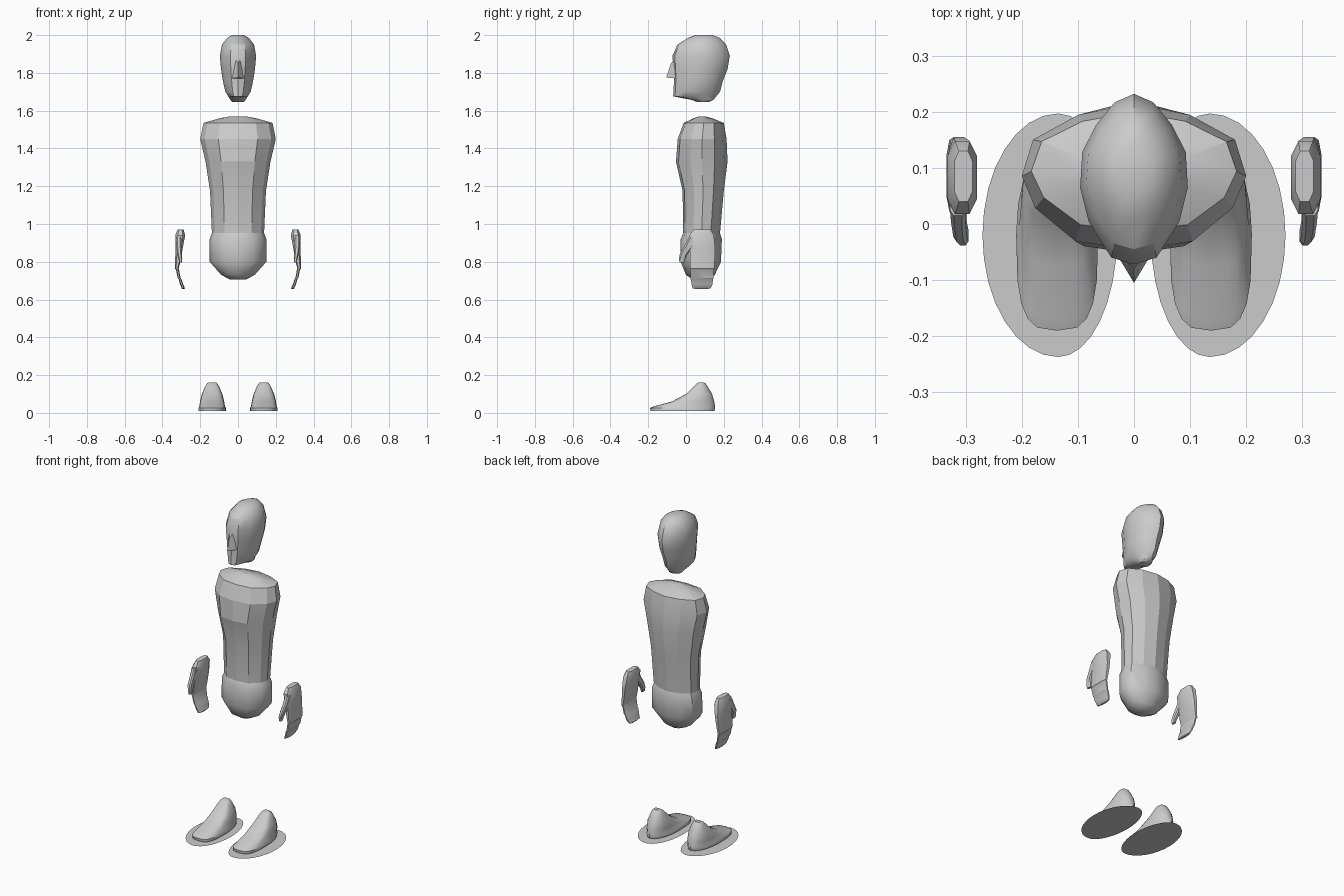
import bpy, bmesh, math

if "Cube" in bpy.data.objects:
    bpy.data.objects.remove(bpy.data.objects["Cube"])

grey = bpy.data.materials.new("light_grey")
grey.diffuse_color = (0.6, 0.6, 0.6, 1)
grey.use_nodes = True
grey.node_tree.nodes["Principled BSDF"].inputs["Base Color"].default_value = grey.diffuse_color


def finish(name, bm, angle):
    bmesh.ops.recalc_face_normals(bm, faces=bm.faces)
    me = bpy.data.meshes.new(name)
    bm.to_mesh(me)
    bm.free()
    me.materials.append(grey)
    ob = bpy.data.objects.new(name, me)
    bpy.context.collection.objects.link(ob)
    bpy.ops.object.select_all(action='DESELECT')
    ob.select_set(True)
    bpy.context.view_layer.objects.active = ob
    bpy.ops.object.shade_smooth_by_angle(angle=math.radians(angle))
    return ob


def loft(name, section, rings, angle, side=1):
    """Skin a section (u across -1..1, t from front 0 to back 1) through rings
    of (z, front y, back y, x low, x high)."""
    bm = bmesh.new()
    loops = []
    for z, y0, y1, x0, x1 in rings:
        c, h = (x0 + x1) / 2, (x1 - x0) / 2
        loops.append([bm.verts.new((side * (c + u * h), y0 + t * (y1 - y0), z))
                      for u, t in section])
    n = len(section)
    for a, b in zip(loops, loops[1:]):
        for i in range(n):
            j = (i + 1) % n
            bm.faces.new((a[i], a[j], b[j], b[i]))
    bm.faces.new(loops[0])
    bm.faces.new(loops[-1])
    return finish(name, bm, angle)


def mirrored(half):
    """Close a half section whose ends lie on the centre line."""
    return half + [(-u, t) for u, t in reversed(half[1:-1])]


def centred(rings):
    return [(z, a, b, -w, w) for z, a, b, w in rings]


# Head: narrow face, sharp temple edge, rounded back
skull = mirrored([(0, 0), (.42, .04), (.84, .25), (1, .45), (.96, .66),
                  (.7, .82), (.36, .95), (0, 1)])
loft("head", skull, centred([
    (1.645, .06, .12, .03), (1.657, .03, .145, .04), (1.676, -.068, .16, .052),
    (1.70, -.066, .18, .067), (1.757, -.064, .195, .08), (1.82, -.066, .22, .09),
    (1.89, -.072, .232, .096), (1.95, -.045, .212, .085),
    (1.985, .01, .18, .058), (2.0, .05, .14, .032)]), 32)

# Nose wedge
bm = bmesh.new()
tl, tr, top, bl, br, tip = [bm.verts.new(p) for p in (
    (-.014, -.06, 1.875), (.014, -.06, 1.875), (0, -.08, 1.85),
    (-.036, -.045, 1.77), (.036, -.045, 1.77), (0, -.105, 1.775))]
for f in ((tl, top, tip, bl), (tr, br, tip, top), (tl, tr, top), (bl, tip, br),
          (tl, bl, br, tr)):
    bm.faces.new(f)
finish("nose", bm, 20)

# Torso and pelvis
body = mirrored([(0, 0), (.52, .05), (.88, .28), (1, .5), (.9, .75), (.5, .92), (0, 1)])
loft("torso", body, centred([
    (.95, -.015, .18, .138), (1.175, -.018, .2, .148), (1.33, -.053, .22, .172),
    (1.45, -.044, .215, .2), (1.535, -.012, .2, .183), (1.56, .04, .14, .095),
    (1.57, .07, .1, .04)]), 14)
loft("pelvis", body, centred([
    (.952, -.015, .18, .138), (.92, -.028, .19, .15), (.80, -.028, .185, .15),
    (.73, 0, .152, .088), (.705, .04, .115, .04)]), 40)

# Rounded-box sections for hands and feet
box = [(-.5, 0), (.5, 0), (1, .2), (1, .8), (.5, 1), (-.5, 1), (-1, .8), (-1, .2)]


def rounded(n, power):
    out = []
    for i in range(n):
        a = 2 * math.pi * i / n
        c, s = math.cos(a), math.sin(a)
        p = power if s < 0 else 1      # blunt toe, round heel
        out.append((math.copysign(abs(c) ** p, c),
                    .5 + .5 * math.copysign(abs(s) ** p, s)))
    return out


for side, tag in ((1, "left"), (-1, "right")):
    # Hand with stepped, curled fingers
    loft(tag + "_hand", box, [
        (.97, .04, .13, .288, .32), (.94, .018, .148, .28, .332),
        (.87, .02, .155, .293, .331), (.80, .02, .152, .305, .333),
        (.765, .022, .15, .314, .334), (.758, .022, .148, .312, .328),
        (.715, .025, .145, .304, .32), (.708, .025, .143, .299, .314),
        (.68, .03, .14, .29, .307), (.66, .035, .13, .281, .298),
        (.655, .06, .11, .284, .294)], 30, side)
    # Thumb
    loft(tag + "_thumb", box, [
        (.93, .015, .06, .3, .328), (.885, -.008, .045, .3, .326),
        (.845, -.032, .012, .298, .322), (.815, -.038, -.004, .295, .315),
        (.795, -.034, -.008, .297, .311)], 30, side)
    # Foot with flat sole rim and tapering ankle
    loft(tag + "_foot", rounded(20, .62), [
        (z, a, b, .137 - w, .137 + w) for z, a, b, w in (
            (.01, -.188, .15, .073), (.026, -.19, .155, .073),
            (.034, -.172, .154, .068), (.06, -.075, .15, .064),
            (.10, .0, .138, .054), (.138, .038, .116, .038),
            (.155, .055, .105, .028), (.162, .068, .095, .02))], 35, side)
    # Flat oval pad under the foot, fuller on the outside
    bm = bmesh.new()
    rim = []
    for i in range(32):
        a = 2 * math.pi * i / 32
        c, s = math.cos(a), math.sin(a)
        rim.append(bm.verts.new((side * (.135 + c * (.135 if c > 0 else .105)),
                                 -.02 + .217 * s, 0)))
    f = bm.faces.new(rim)
    ob = finish(tag + "_foot_pad", bm, 30)
    if ob.data.polygons[0].normal.z < 0:
        ob.data.flip_normals()
